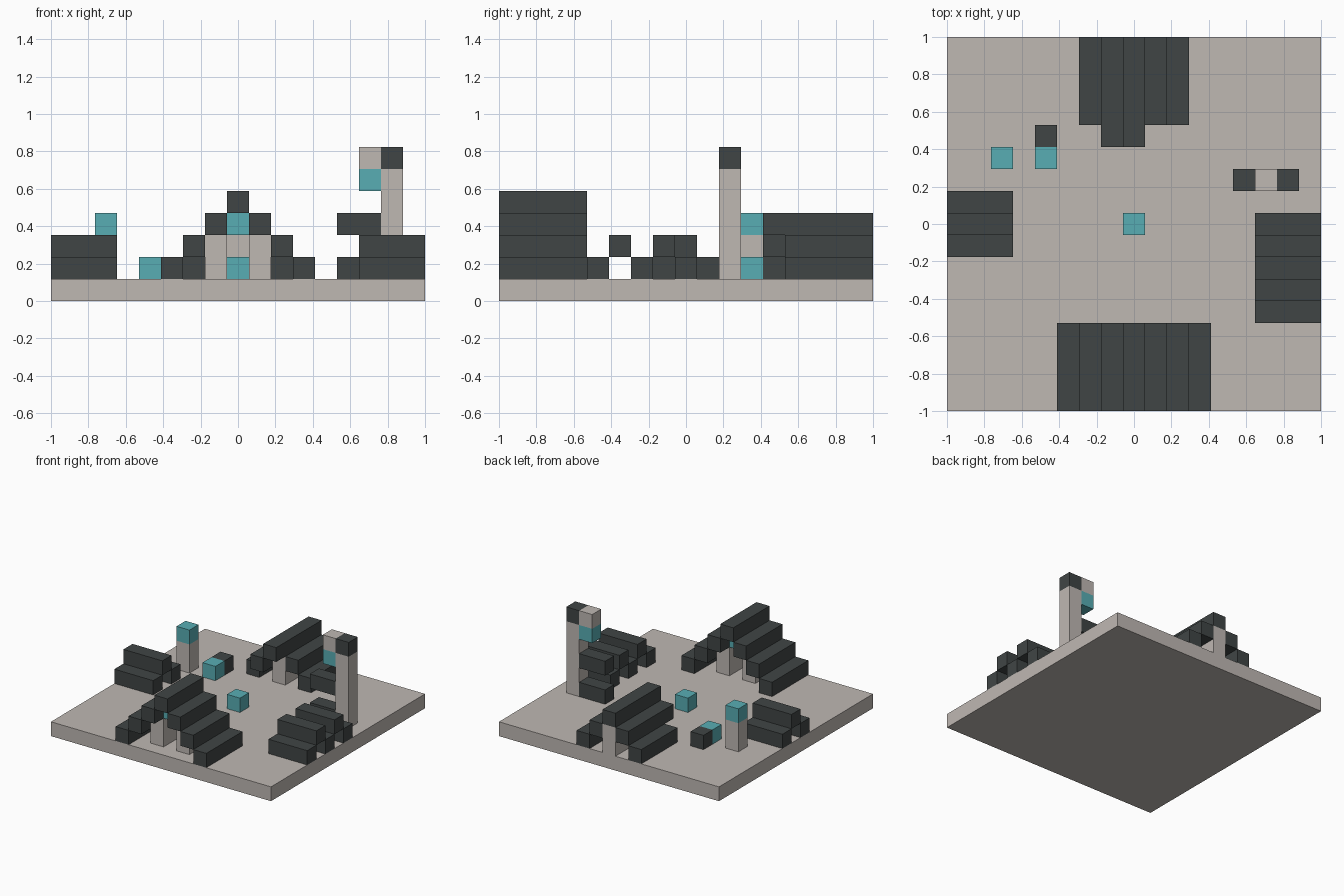
import bpy

cube = bpy.data.objects.get("Cube")
if cube:
    bpy.data.objects.remove(cube, do_unlink=True)

U = 2 / 17  # edge of one block


def material(name, rgb):
    m = bpy.data.materials.new(name)
    m.use_nodes = True
    m.diffuse_color = (*rgb, 1)
    bsdf = m.node_tree.nodes["Principled BSDF"]
    bsdf.inputs["Base Color"].default_value = (*rgb, 1)
    bsdf.inputs["Roughness"].default_value = 0.8
    return m


stone = material("pale stone", (0.52, 0.48, 0.45))
slate = material("dark slate", (0.051, 0.06, 0.06))
teal = material("teal", (0.098, 0.42, 0.455))


def block(name, mat, x, y, z):
    """Box filling inclusive ranges of grid cells on each axis."""
    spans = [(v, v) if isinstance(v, int) else v for v in (x, y, z)]
    lo = [a for a, b in spans]
    hi = [b for a, b in spans]
    cx, cy, cz = [(a + b) / 2 * U for a, b in spans]
    bpy.ops.mesh.primitive_cube_add(size=1, location=(cx, cy, cz + U / 2))
    ob = bpy.context.object
    ob.name = name
    ob.scale = [(b - a + 1) * U for a, b in zip(lo, hi)]
    bpy.ops.object.transform_apply(location=False, rotation=False, scale=True)
    ob.data.materials.append(mat)


def gable(name, half, y, top):
    """Stepped roof whose ridge runs front to back."""
    for i in range(-half, half + 1):
        # the ridge at the back building reaches one block further forward
        block(f"{name}_roof_step", slate, i, y, top - abs(i))


block("ground_slab", stone, (-8, 8), (-8, 8), 0)

# Front building: stepped roof, two side walls and a teal gable
gable("front_building", 3, (-8, -5), 4)
for side in (-1, 1):
    block("front_building_wall", stone, side, (-7, -6), (1, 2))
block("front_building_gable", teal, 0, (-7, -6), 3)

# Back building: smaller roof over a central wall, with a forward porch
gable("back_building", 2, (5, 8), 3)
block("back_building_wall", stone, 0, (5, 8), (1, 2))
block("back_porch_ridge", slate, 0, 4, 3)
block("back_porch_eave", slate, -1, 4, 2)

# Side buildings: low zigzag roofs running sideways
for y in range(-4, 1):
    block("left_building_roof_step", slate, (6, 8), y, 1 + y % 2)
for y in (-1, 0, 1):
    block("right_building_roof_step", slate, (-8, -6), y, 2 - abs(y))

# Tall lamp post with side arms
block("tall_post", stone, 7, 2, (1, 5))
block("tall_post_cap", slate, 7, 2, 6)
block("tall_post_bracket", stone, 6, 2, 6)
block("tall_post_lamp", teal, 6, 2, 5)
for z in (1, 3):
    block("tall_post_arm", slate, (5, 6), 2, z)

# Short post, bench and centre stone
block("short_post", stone, -6, 3, (1, 2))
block("short_post_lamp", teal, -6, 3, 3)
block("bench_front", teal, -4, 3, 1)
block("bench_back", slate, -4, 4, 1)
block("centre_block", teal, 0, 0, 1)
